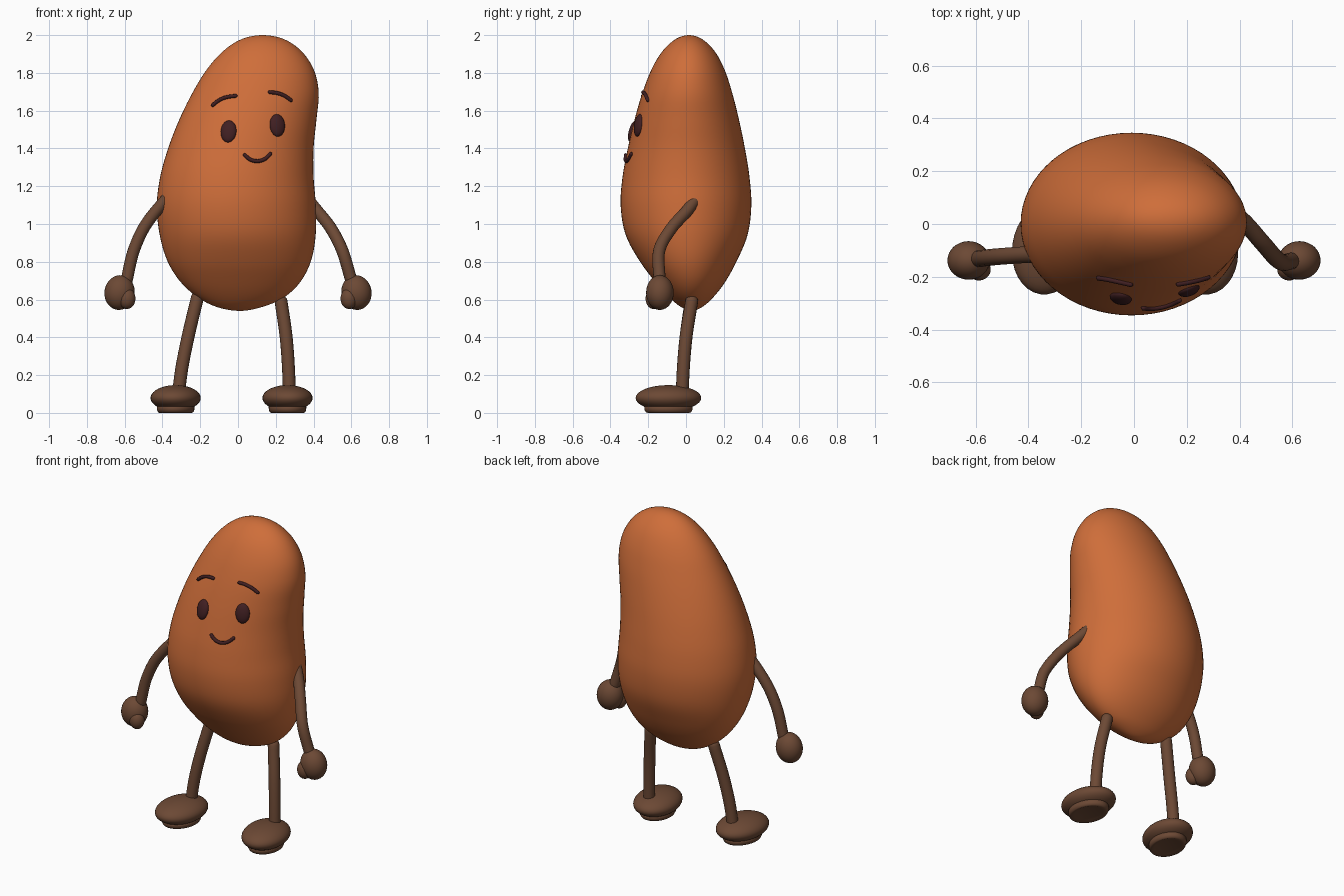
import bpy, bmesh, math
from mathutils import Vector, Matrix
from mathutils.bvhtree import BVHTree

if "Cube" in bpy.data.objects:
    bpy.data.objects.remove(bpy.data.objects["Cube"])


def material(name, rgb):
    m = bpy.data.materials.new(name)
    m.diffuse_color = (*rgb, 1)
    m.use_nodes = True
    m.node_tree.nodes["Principled BSDF"].inputs["Base Color"].default_value = m.diffuse_color
    return m


ORANGE = material("burnt orange", (0.62, 0.155, 0.042))
BROWN = material("brown", (0.15, 0.066, 0.035))
DARK = material("dark maroon", (0.052, 0.014, 0.016))


def finish(name, bm, mat):
    bmesh.ops.recalc_face_normals(bm, faces=bm.faces)
    me = bpy.data.meshes.new(name)
    bm.to_mesh(me)
    bm.free()
    me.materials.append(mat)
    for p in me.polygons:
        p.use_smooth = True
    ob = bpy.data.objects.new(name, me)
    bpy.context.collection.objects.link(ob)
    return ob


def smooth_path(pts, steps, ends=None):
    """Spline through points of any dimension, spaced by chord length."""
    p = [Vector(q) for q in pts]
    a, b = ends if ends else (p[0] * 2 - p[1], p[-1] * 2 - p[-2])
    p = [Vector(a)] + p + [Vector(b)]
    d = [max((p[i + 1] - p[i]).length, 1e-6) for i in range(len(p) - 1)]

    def slope(i):
        return ((p[i] - p[i - 1]) / d[i - 1] * d[i] + (p[i + 1] - p[i]) / d[i] * d[i - 1]) / (d[i] + d[i - 1])

    out = []
    for i in range(1, len(p) - 2):
        m0, m1 = slope(i) * d[i], slope(i + 1) * d[i]
        for s in range(steps):
            t = s / steps
            out.append(p[i] * (2 * t**3 - 3 * t * t + 1) + m0 * (t**3 - 2 * t * t + t)
                       + p[i + 1] * (3 * t * t - 2 * t**3) + m1 * (t**3 - t * t))
    return out + [p[-2]]


def loft(name, rings, start, end, mat):
    """Skin closed rings and close both ends on a pole."""
    bm = bmesh.new()
    vs = [[bm.verts.new(c) for c in r] for r in rings]
    n = len(vs[0])
    a, b = bm.verts.new(start), bm.verts.new(end)
    for j in range(n):
        k = (j + 1) % n
        bm.faces.new((a, vs[0][k], vs[0][j]))
        bm.faces.new((b, vs[-1][j], vs[-1][k]))
        for r, s in zip(vs, vs[1:]):
            bm.faces.new((r[j], r[k], s[k], s[j]))
    return finish(name, bm, mat)


def tube(name, pts, radius, mat, steps=8, sides=16):
    """Round-ended tube along a smooth path."""
    path = smooth_path(pts, steps)
    d0, d1 = (path[1] - path[0]).normalized(), (path[-1] - path[-2]).normalized()
    caps = [math.radians(a) for a in (20, 45, 70)]
    stations = [(path[0] - d0 * radius * math.cos(a), d0, radius * math.sin(a)) for a in caps]
    for i, c in enumerate(path):
        t = path[min(i + 1, len(path) - 1)] - path[max(i - 1, 0)]
        stations.append((c, t.normalized(), radius))
    stations += [(path[-1] + d1 * radius * math.cos(a), d1, radius * math.sin(a)) for a in reversed(caps)]
    u, rings = d0.orthogonal(), []
    for c, t, r in stations:
        u = (u - t * u.dot(t)).normalized()
        v = t.cross(u)
        rings.append([c + (u * math.cos(2 * math.pi * j / sides) + v * math.sin(2 * math.pi * j / sides)) * r
                      for j in range(sides)])
    return loft(name, rings, path[0] - d0 * radius, path[-1] + d1 * radius, mat)


def ball(name, centre, size, mat, rot=Matrix()):
    bm = bmesh.new()
    bmesh.ops.create_uvsphere(bm, u_segments=32, v_segments=20, radius=1)
    bm.transform(Matrix.Translation(centre) @ rot.to_4x4() @ Matrix.Diagonal((*size, 1)))
    return finish(name, bm, mat)


# Bean body: height, left edge, right edge, half depth, depth centre
profile = [(0.54, 0.01, 0.01, 0, 0.03), (0.56, -0.11, 0.125, 0.055, 0.03), (0.6, -0.195, 0.225, 0.105, 0.028),
           (0.7, -0.31, 0.335, 0.19, 0.022), (0.8, -0.372, 0.385, 0.255, 0.012), (0.95, -0.416, 0.412, 0.325, 0.003),
           (1.1, -0.43, 0.412, 0.346, 0), (1.25, -0.412, 0.4, 0.336, 0), (1.4, -0.37, 0.4, 0.31, 0.002),
           (1.55, -0.312, 0.415, 0.277, 0.004), (1.7, -0.238, 0.427, 0.236, 0.007), (1.8, -0.178, 0.408, 0.201, 0.01),
           (1.9, -0.095, 0.35, 0.149, 0.013), (1.97, 0.0, 0.262, 0.083, 0.015), (2.0, 0.13, 0.13, 0, 0.016)]
first, last = profile[1], profile[-2]
stations = smooth_path(profile, 5, ((first[0], first[2], first[1], -first[3], first[4]),
                                    (last[0], last[2], last[1], -last[3], last[4])))
rings = []
for z, xl, xr, dy, cy in stations[1:-1]:
    rings.append([((xl + xr) / 2 + (xr - xl) / 2 * math.cos(2 * math.pi * j / 64),
                   cy + dy * math.sin(2 * math.pi * j / 64), z) for j in range(64)])
body = loft("body", rings, (0.01, 0.03, 0.54), (0.13, 0.016, 2.0), ORANGE)

# Face parts are dropped on to the front of the body
surface = BVHTree.FromPolygons([v.co for v in body.data.vertices], [p.vertices[:] for p in body.data.polygons])


def on_front(x, z):
    return surface.ray_cast(Vector((x, -2, z)), Vector((0, 1, 0)))[:2]


for side, x, z in (("left", -0.05, 1.49), ("right", 0.208, 1.522)):
    spot, normal = on_front(x, z)
    across = Vector((0, 0, 1)).cross(normal).normalized()
    up = normal.cross(across)
    rot = Matrix((across, up, normal)).transposed()
    ball(side + "_eye", spot, (0.042, 0.06, 0.022), DARK, rot)

strokes = {"left_eyebrow": [(-0.132, 1.628), (-0.1, 1.653), (-0.06, 1.67), (-0.012, 1.677)],
           "right_eyebrow": [(0.168, 1.697), (0.207, 1.692), (0.245, 1.678), (0.278, 1.655)],
           "mouth": [(0.036, 1.364), (0.06, 1.343), (0.102, 1.332), (0.142, 1.344), (0.17, 1.37)]}
for name, pts in strokes.items():
    tube(name, [on_front(x, z)[0] + on_front(x, z)[1] * 0.004 for x, z in pts], 0.01, DARK, 5, 10)

# Arms with mitten hands
arms = {"left": [(-0.37, -0.115, 1.14), (-0.42, -0.117, 1.085), (-0.495, -0.122, 0.985),
                 (-0.55, -0.127, 0.865), (-0.59, -0.132, 0.7)],
        "right": [(0.37, 0.05, 1.13), (0.415, 0.01, 1.075), (0.49, -0.075, 0.98),
                  (0.55, -0.14, 0.865), (0.6, -0.14, 0.7)]}
for side, pts in arms.items():
    s = -1 if side == "left" else 1
    tube(side + "_arm", pts, 0.032, BROWN)
    ball(side + "_hand", (s * 0.627, -0.138, 0.637), (0.08, 0.073, 0.092), BROWN,
         Matrix.Rotation(-s * 0.15, 3, 'Y'))
    ball(side + "_thumb", (s * 0.588, -0.172, 0.605), (0.045, 0.042, 0.055), BROWN)

# Legs and flattened feet with a shallow sole
legs = {"left": [(-0.215, 0.03, 0.61), (-0.265, 0.0, 0.4), (-0.3, -0.015, 0.22), (-0.315, -0.02, 0.1)],
        "right": [(0.228, 0.03, 0.59), (0.255, 0.0, 0.4), (0.268, -0.015, 0.22), (0.272, -0.02, 0.1)]}
for side, pts in legs.items():
    s = -1 if side == "left" else 1
    cx = -0.33 if side == "left" else 0.262
    turn = Matrix.Rotation(s * 0.14, 3, 'Z')
    tube(side + "_leg", pts, 0.034, BROWN)
    ball(side + "_foot", (cx, -0.093, 0.079), (0.132, 0.175, 0.068), BROWN, turn)
    rings = []
    for z, k in ((0.04, 1.0), (0.015, 0.98), (0.004, 0.93), (0.0, 0.85), (0.006, 0.7)):
        rings.append([Vector((cx, -0.093, z)) + turn @ Vector((0.1 * k * math.cos(2 * math.pi * j / 32),
                      0.13 * k * math.sin(2 * math.pi * j / 32), 0)) for j in range(32)])
    loft(side + "_sole", rings, (cx, -0.093, 0.04), (cx, -0.093, 0.008), BROWN)
